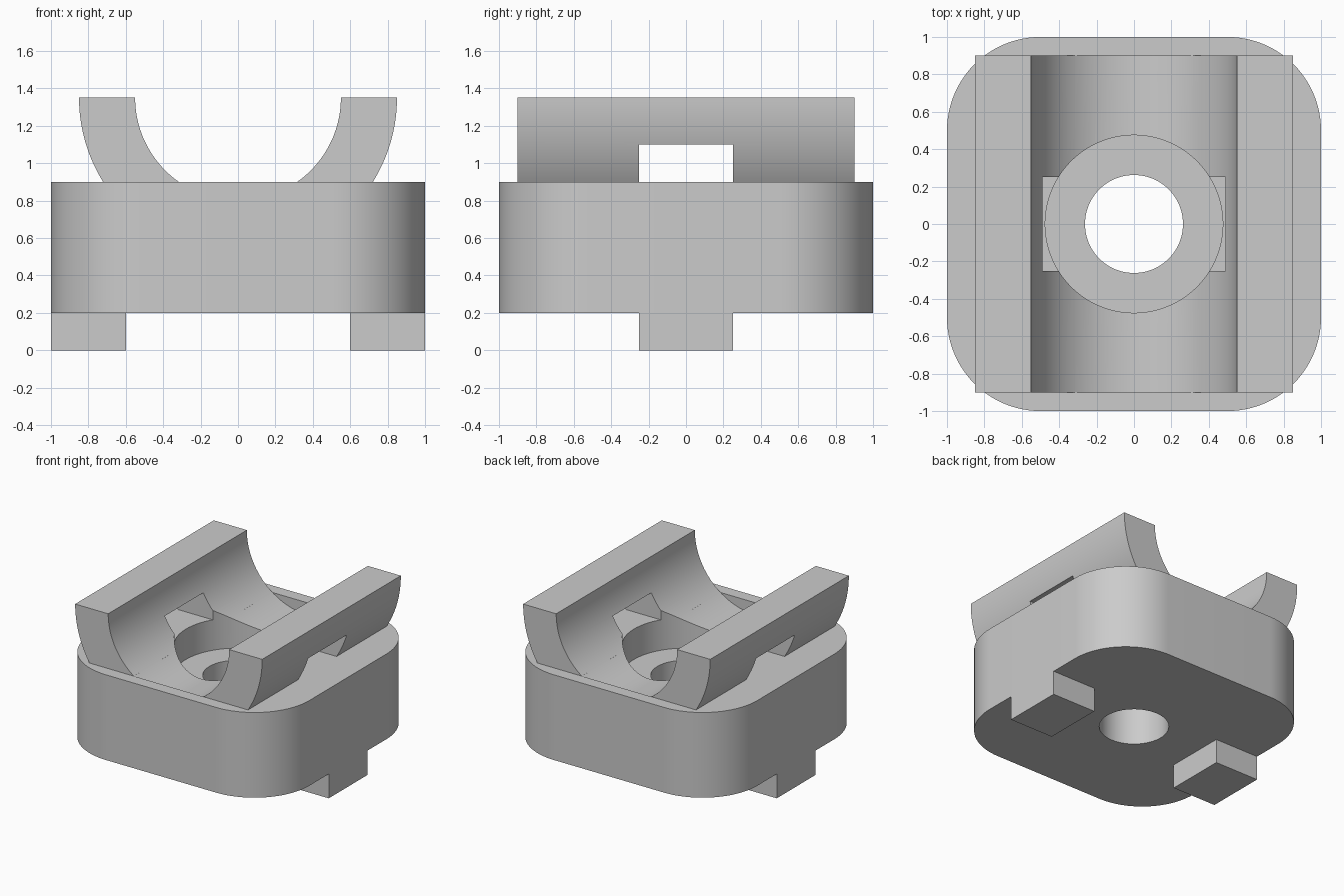
import bpy, bmesh
from math import sin, cos, pi, asin

if "Cube" in bpy.data.objects:
    bpy.data.objects.remove(bpy.data.objects["Cube"], do_unlink=True)

grey = bpy.data.materials.new("plain_grey")
grey.use_nodes = True
grey.diffuse_color = (0.6, 0.6, 0.6, 1)
grey.node_tree.nodes["Principled BSDF"].inputs["Base Color"].default_value = (0.6, 0.6, 0.6, 1)

AXIS_Z = 1.35      # height of the cradle axis
DECK = 0.9         # top of the base
CRADLE_Y = 0.9     # half length of the cradle
OUTER, INNER = 0.85, 0.55
RECESS, HOLE = 0.475, 0.262


def arc(cx, cy, r, a0, a1, n):
    return [(cx + r * cos(a0 + (a1 - a0) * i / n), cy + r * sin(a0 + (a1 - a0) * i / n))
            for i in range(n + 1)]


def circle(r, cy=0, n=96):
    return arc(0, cy, r, 0, 2 * pi, n)[:-1]


def rect(x0, x1, y0, y1):
    return [(x0, y0), (x1, y0), (x1, y1), (x0, y1)]


def prism(name, profile, low, high, along="z"):
    """Closed solid: an x,y profile raised along z, or an x,z profile run along y."""
    def place(u, v, w):
        return (u, v, w) if along == "z" else (u, w, v)

    bm = bmesh.new()
    start = [bm.verts.new(place(u, v, low)) for u, v in profile]
    end = [bm.verts.new(place(u, v, high)) for u, v in profile]
    bm.faces.new(start[::-1])
    bm.faces.new(end)
    for i in range(len(profile)):
        j = (i + 1) % len(profile)
        bm.faces.new((start[i], start[j], end[j], end[i]))
    bmesh.ops.recalc_face_normals(bm, faces=bm.faces)
    mesh = bpy.data.meshes.new(name)
    bm.to_mesh(mesh)
    bm.free()
    mesh.materials.append(grey)
    obj = bpy.data.objects.new(name, mesh)
    bpy.context.collection.objects.link(obj)
    return obj


def cut(target, tool):
    """Subtract the tool and discard it."""
    mod = target.modifiers.new("cut", "BOOLEAN")
    mod.operation = "DIFFERENCE"
    mod.solver = "EXACT"
    mod.object = tool
    tool.hide_render = True
    bpy.context.view_layer.objects.active = target
    bpy.ops.object.modifier_apply(modifier=mod.name)
    bpy.data.objects.remove(tool, do_unlink=True)


# Base block with rounded corners, shallow trough, screw recess and through hole
outline = []
for i, (sx, sy) in enumerate([(1, 1), (-1, 1), (-1, -1), (1, -1)]):
    outline += arc(0.5 * sx, 0.5 * sy, 0.5, i * pi / 2, (i + 1) * pi / 2, 24)
base = prism("base", outline, 0.2, DECK)
cut(base, prism("trough_cutter", circle(INNER, AXIS_Z, 128), -CRADLE_Y, CRADLE_Y, "y"))
cut(base, prism("recess_cutter", circle(RECESS), 0.65, 1.5))
cut(base, prism("hole_cutter", circle(HOLE), 0, 0.8))
parts = [base]

# Curved cradle walls with a cross slot, and a foot under each side
outer_end = asin((AXIS_Z - DECK) / OUTER)
inner_end = asin((AXIS_Z - DECK) / INNER)
section = arc(0, AXIS_Z, OUTER, 0, -outer_end, 24) + arc(0, AXIS_Z, INNER, -inner_end, 0, 24)
for side, s in (("left", 1), ("right", -1)):
    wall = prism(side + "_cradle_wall", [(s * x, z) for x, z in section], -CRADLE_Y, CRADLE_Y, "y")
    cut(wall, prism("slot_cutter", rect(-1.2, 1.2, -0.25, 0.25), 0.7, 1.1))
    cut(wall, prism("recess_cutter", circle(RECESS), 0.65, 1.5))
    foot = prism(side + "_foot", rect(s * 0.8 - 0.2, s * 0.8 + 0.2, -0.25, 0.25), 0, 0.2)
    parts += [wall, foot]

# Smooth curved walls, keep edges sharp
for obj in parts:
    bpy.ops.object.select_all(action="DESELECT")
    obj.select_set(True)
    bpy.context.view_layer.objects.active = obj
    bpy.ops.object.shade_smooth_by_angle(angle=pi / 7)
